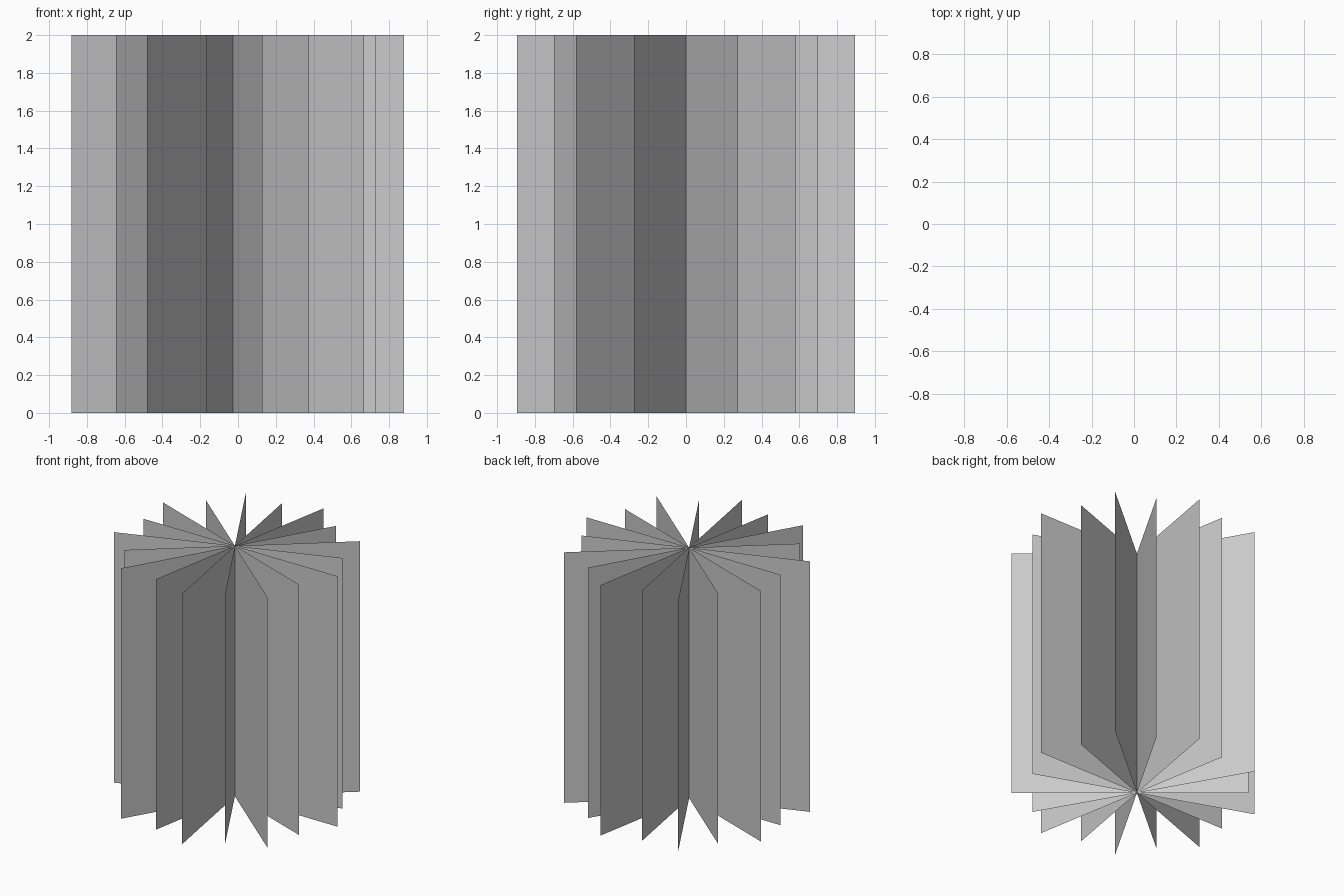
import bpy
import bmesh
from math import cos, sin, radians

if "Cube" in bpy.data.objects:
    bpy.data.objects.remove(bpy.data.objects["Cube"])

AXIS_X = -0.0275   # common spine of all blades
HEIGHT = 2.0


def blade_fan(name, radius, start_deg, count=9):
    """Thin upright sheets radiating from the shared vertical axis."""
    bm = bmesh.new()
    low = bm.verts.new((AXIS_X, 0, 0))
    high = bm.verts.new((AXIS_X, 0, HEIGHT))
    for i in range(count):
        a = radians(start_deg + i * 360 / count)
        x, y = AXIS_X + radius * cos(a), radius * sin(a)
        bm.faces.new((low, bm.verts.new((x, y, 0)),
                      bm.verts.new((x, y, HEIGHT)), high))
    mesh = bpy.data.meshes.new(name)
    bm.to_mesh(mesh)
    bm.free()
    obj = bpy.data.objects.new(name, mesh)
    bpy.context.collection.objects.link(obj)
    return obj


# long and short sheets alternate every 20 degrees
blade_fan("long_sheets", 0.9075, 0)
blade_fan("short_sheets", 0.806, 20)
